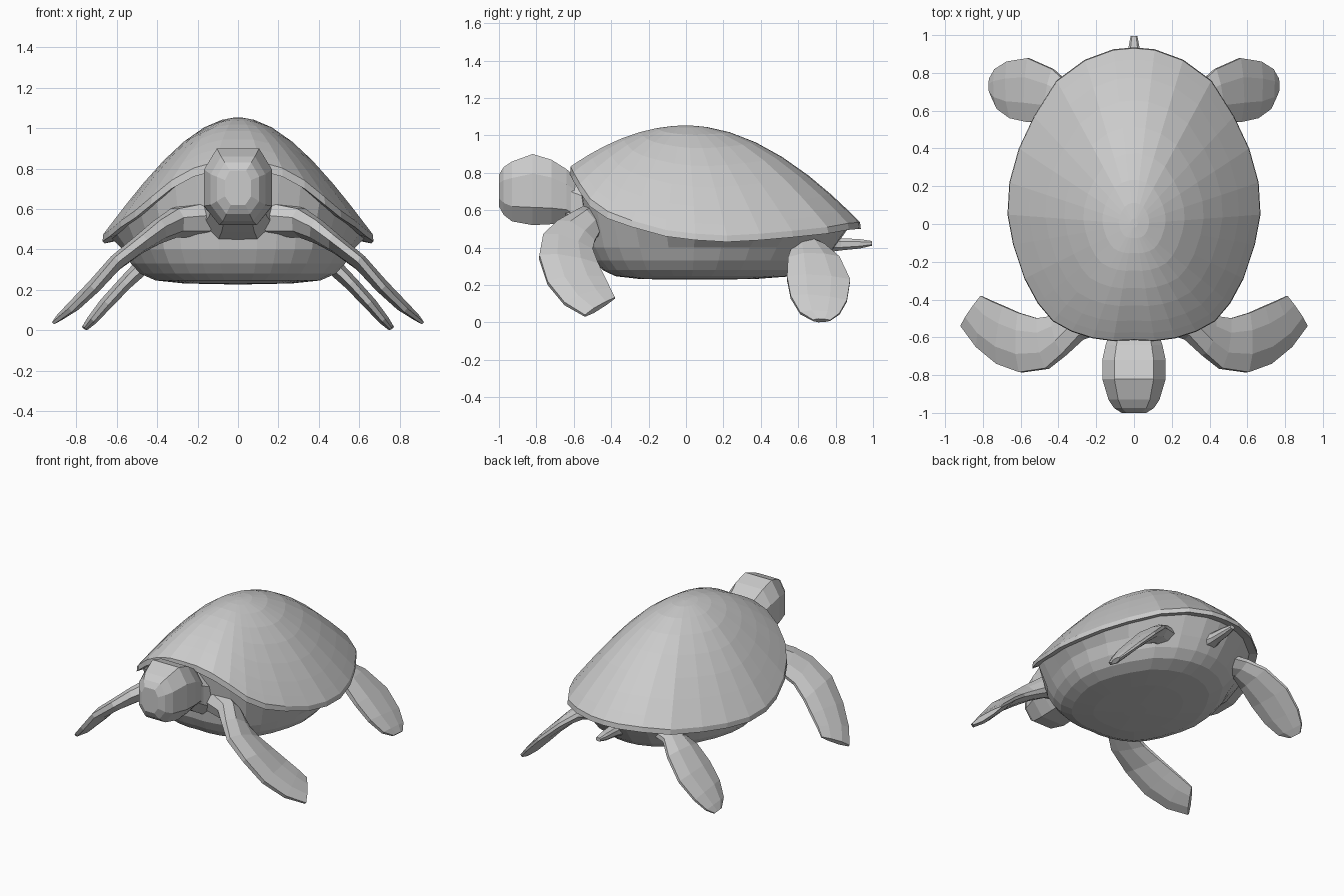
import bpy, bmesh
from mathutils import Vector


def loft(name, rings, mirror=False):
    """Skin a list of equal-sized closed rings and cap both ends."""
    bm = bmesh.new()
    rows = [[bm.verts.new(p) for p in r] for r in rings]
    n = len(rows[0])
    for a, b in zip(rows, rows[1:]):
        for i in range(n):
            j = (i + 1) % n
            bm.faces.new((a[i], a[j], b[j], b[i]))
    bm.faces.new(rows[0])
    bm.faces.new(rows[-1])
    bmesh.ops.recalc_face_normals(bm, faces=bm.faces)
    me = bpy.data.meshes.new(name)
    bm.to_mesh(me)
    bm.free()
    ob = bpy.data.objects.new(name, me)
    bpy.context.collection.objects.link(ob)
    if mirror:
        ob.modifiers.new("mirror", 'MIRROR')
    return ob


# Rim of the shell, front to back, one half: x, y, z
half = [(0, -.615, .79), (.11, -.62, .79), (.22, -.605, .76), (.33, -.57, .70),
        (.43, -.515, .62), (.51, -.42, .555), (.58, -.29, .51), (.64, -.11, .46),
        (.67, .05, .44), (.66, .22, .43), (.61, .40, .44), (.53, .57, .455),
        (.41, .76, .475), (.26, .87, .495), (.11, .925, .50), (0, .935, .50)]
rim = [Vector(p) for p in half + [(-x, y, z) for x, y, z in half[-2:0:-1]]]

# Domed shell with a thin rim edge
rings = [[(x * .9, y * .9, z + .02) for x, y, z in rim], rim]
for s in (.995, .93, .83, .7, .55, .4, .25, .12, .03):
    ring = []
    for x, y, z in rim:
        z0 = z + .03 + .035 * max(0, -y - .3)
        slope = .04 * (x / .67) ** 2 + .012 * max(0, y)
        flat = slope * 6.75 * s * s * (1 - s)
        ring.append((x * s, y * s, z0 + (1.053 - z0) * (1 - s * s) - flat))
    rings.append(ring)
loft("shell", rings)

# Belly hull under the shell
rings = [[(x * .94, y * .94, z + .02) for x, y, z in rim]]
for s, h in ((.85, .40), (.79, .33), (.72, .28), (.61, .247), (.4, .232), (.1, .228)):
    rings.append([(x * s, y * s, h) for x, y, z in rim])
loft("belly", rings)


# Head, neck and tail: chamfered sections along y (y, half width, z low, z high)
def tube(name, sections):
    shape = [(1, .45), (.62, 1), (0, 1), (-.62, 1), (-1, .45),
             (-1, -.5), (-.55, -1), (0, -1), (.55, -1), (1, -.5)]
    loft(name, [[(a * w, y, (lo + hi) / 2 + b * (hi - lo) / 2) for a, b in shape]
                for y, w, lo, hi in sections])


tube("head", [(-1, .065, .62, .79), (-.975, .105, .575, .83), (-.93, .135, .54, .86),
              (-.82, .168, .52, .90), (-.72, .168, .525, .87), (-.64, .15, .53, .82),
              (-.58, .13, .50, .77)])
tube("neck", [(-.66, .13, .53, .79), (-.60, .145, .49, .77), (-.53, .175, .45, .75),
              (-.40, .22, .40, .74)])
tube("tail", [(.55, .09, .36, .5), (.72, .07, .37, .475), (.83, .038, .385, .45),
              (.93, .03, .395, .445), (.995, .018, .41, .435)])


# Flippers: sections given as leading edge, trailing edge, thickness
def flipper(name, sections):
    mids = [(Vector(a) + Vector(b)) / 2 for a, b, t in sections]
    rings = []
    for i, (a, b, t) in enumerate(sections):
        a, b = Vector(a), Vector(b)
        path = mids[min(i + 1, len(mids) - 1)] - mids[max(i - 1, 0)]
        n = path.cross(b - a).normalized() * t / 2
        rings.append([a + n * .4, a.lerp(b, .3) + n, a.lerp(b, .7) + n * .8,
                      b + n * .25, b - n * .25, a.lerp(b, .7) - n * .8,
                      a.lerp(b, .3) - n, a - n * .4])
    loft(name, rings, mirror=True)


flipper("front_flipper", [
    ((.14, -.55, .60), (.22, -.40, .49), .18),
    ((.28, -.60, .58), (.35, -.47, .47), .14),
    ((.37, -.69, .53), (.43, -.49, .43), .105),
    ((.46, -.765, .46), (.51, -.50, .385), .085),
    ((.60, -.785, .35), (.61, -.47, .31), .075),
    ((.72, -.74, .21), (.69, -.435, .24), .07),
    ((.83, -.65, .10), (.76, -.405, .18), .06),
    ((.915, -.54, .035), (.81, -.38, .13), .035)])
flipper("rear_flipper", [
    ((.20, .46, .41), (.15, .68, .43), .15),
    ((.36, .57, .39), (.34, .74, .41), .11),
    ((.46, .545, .335), (.43, .82, .345), .085),
    ((.56, .54, .235), (.56, .878, .225), .07),
    ((.65, .56, .135), (.67, .86, .115), .065),
    ((.72, .61, .05), (.735, .82, .045), .05),
    ((.755, .68, .01), (.765, .77, .01), .03)])
